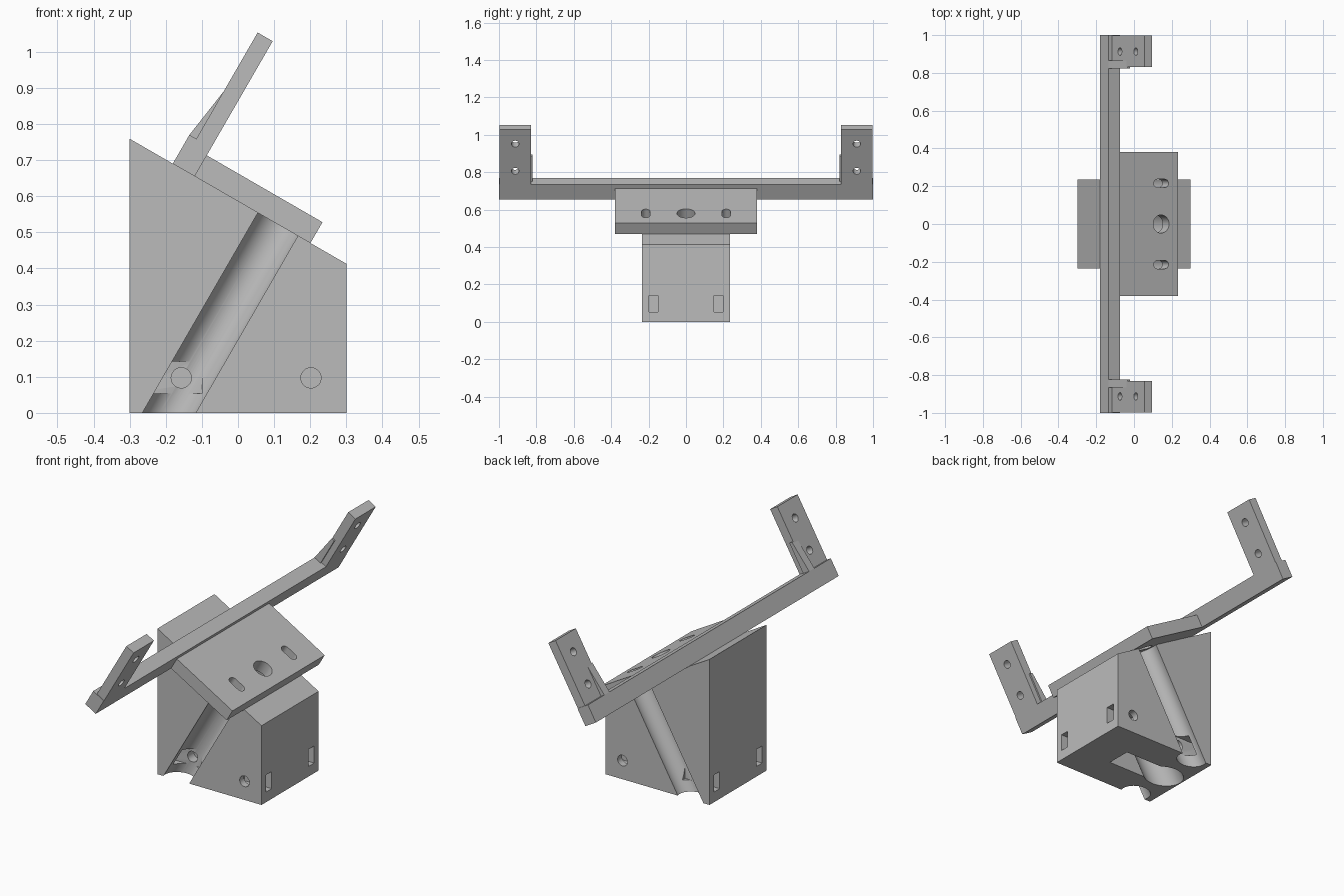
import bpy, bmesh
from math import radians
from mathutils import Matrix, Vector

if "Cube" in bpy.data.objects:
    bpy.data.objects.remove(bpy.data.objects["Cube"])

grey = bpy.data.materials.new("plain grey")
grey.use_nodes = True
grey.diffuse_color = (0.5, 0.5, 0.5, 1)
grey.node_tree.nodes["Principled BSDF"].inputs["Base Color"].default_value = (0.5, 0.5, 0.5, 1)

# Tilted frame: x runs down the slope, z is normal to it
TILT = Matrix.Translation((-0.12, 0, 0.655)) @ Matrix.Rotation(radians(30), 4, 'Y')
FLAT = Matrix.Identity(4)
AXIS = 0.266      # distance of the bores down the slope
ROD_Y = 0.215     # side bores
NUT_Y = 0.175     # nut slots


def finish(bm, name, frame):
    bmesh.ops.transform(bm, matrix=frame, verts=bm.verts)
    bmesh.ops.recalc_face_normals(bm, faces=bm.faces)
    mesh = bpy.data.meshes.new(name)
    bm.to_mesh(mesh)
    bm.free()
    mesh.materials.append(grey)
    obj = bpy.data.objects.new(name, mesh)
    bpy.context.collection.objects.link(obj)
    return obj


def prism(name, profile, y0, y1, frame=FLAT):
    """Extrude an x-z profile from y0 to y1."""
    bm = bmesh.new()
    face = bm.faces.new([bm.verts.new((x, y0, z)) for x, z in profile])
    ext = bmesh.ops.extrude_face_region(bm, geom=[face])
    moved = [v for v in ext["geom"] if isinstance(v, bmesh.types.BMVert)]
    bmesh.ops.translate(bm, verts=moved, vec=(0, y1 - y0, 0))
    return finish(bm, name, frame)


def box(name, x0, x1, y0, y1, z0, z1, frame=FLAT):
    return prism(name, [(x0, z0), (x1, z0), (x1, z1), (x0, z1)], y0, y1, frame)


def rod(a, b, radius, frame=FLAT, sides=40):
    """Cylinder cutter from point a to point b."""
    a, b = Vector(a), Vector(b)
    bm = bmesh.new()
    turn = (b - a).to_track_quat('Z', 'Y').to_matrix().to_4x4()
    bmesh.ops.create_cone(bm, cap_ends=True, segments=sides, radius1=radius, radius2=radius,
                          depth=(b - a).length, matrix=Matrix.Translation((a + b) / 2) @ turn)
    return finish(bm, "cutter", frame)


def cut(obj, cutters):
    for c in cutters:
        c.hide_render = True
        mod = obj.modifiers.new("cut", 'BOOLEAN')
        mod.operation, mod.solver, mod.object = 'DIFFERENCE', 'EXACT', c
    graph = bpy.context.evaluated_depsgraph_get()
    mesh = bpy.data.meshes.new_from_object(obj.evaluated_get(graph))
    obj.modifiers.clear()
    obj.data = mesh
    for c in cutters:
        bpy.data.objects.remove(c)
    bpy.ops.object.select_all(action='DESELECT')
    obj.select_set(True)
    bpy.context.view_layer.objects.active = obj
    bpy.ops.object.shade_smooth_by_angle(angle=radians(30))


# Wedge-topped base block with bores, nut slots and bolt holes
base = prism("base_block", [(-0.3, 0), (0.3, 0), (0.3, 0.413), (-0.3, 0.759)], -0.235, 0.235)
cutters = [rod((AXIS, 0, -0.9), (AXIS, 0, 0.1), 0.09, TILT, 64),
           box("cutter", -0.19, 0.1, -0.065, 0.065, -0.1, 0.1)]
for s in (-1, 1):
    cutters.append(rod((AXIS, s * ROD_Y, -0.9), (AXIS, s * ROD_Y, 0.1), 0.067, TILT, 64))
    y0, y1 = sorted((s * (NUT_Y - 0.024), s * (NUT_Y + 0.024)))
    cutters.append(box("cutter", -0.4, -0.1, y0, y1, 0.053, 0.142))
    cutters.append(box("cutter", 0.142, 0.4, y0, y1, 0.053, 0.142))
    for x in (-0.157, 0.202):
        cutters.append(rod((x, s * 0.1, 0.097), (x, s * 0.3, 0.097), 0.028))
cut(base, cutters)

# Mounting plate lying on the slope, with a round hole and two slots
plate = box("mounting_plate", 0, 0.37, -0.38, 0.38, 0, 0.067, TILT)
cutters = [rod((AXIS, 0, -0.1), (AXIS, 0, 0.2), 0.048, TILT)]
for s in (-1, 1):
    y = s * ROD_Y
    for du in (-0.023, 0.023):
        cutters.append(rod((AXIS + du, y, -0.1), (AXIS + du, y, 0.2), 0.022, TILT))
    cutters.append(box("cutter", AXIS - 0.023, AXIS + 0.023, y - 0.022, y + 0.022, -0.1, 0.2, TILT))
cut(plate, cutters)

# Long crossbar
box("crossbar", -0.07, 0, -1, 1, 0, 0.092, TILT)

# End arms with screw holes and thin gussets
for side, s in (("left", 1), ("right", -1)):
    y0, y1 = sorted((s * 0.83, s * 0.997))
    arm = box(side + "_arm", -0.048, 0, y0, y1, 0.092, 0.432, TILT)
    cut(arm, [rod((-0.2, s * 0.913, v), (0.2, s * 0.913, v), 0.02, TILT) for v in (0.174, 0.342)])
    y0, y1 = sorted((s * 0.822, s * 0.865))
    prism(side + "_gusset", [(-0.07, 0.092), (-0.03, 0.092), (-0.03, 0.25), (-0.047, 0.25)],
          y0, y1, TILT)
